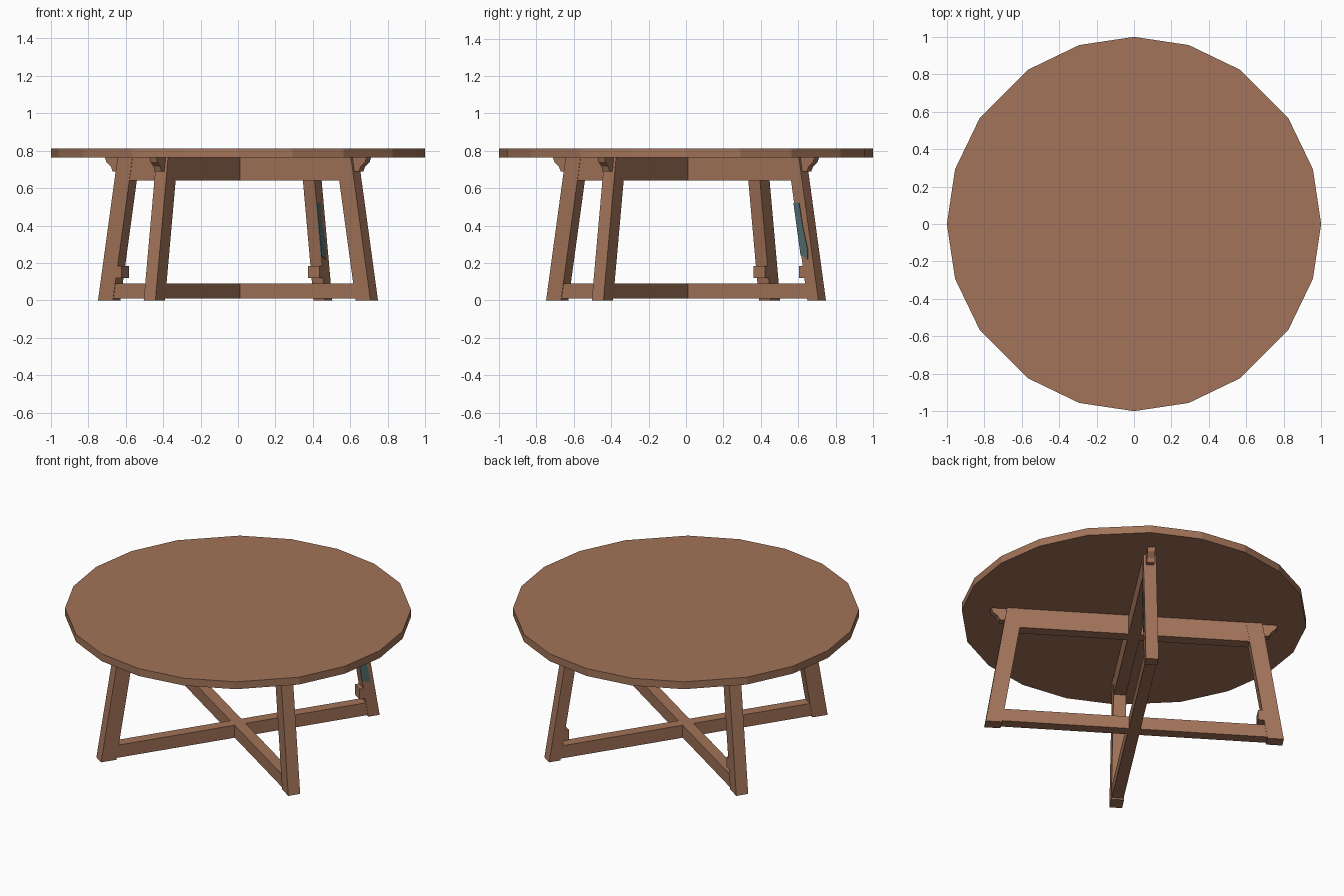
import bpy, bmesh, math
from mathutils import Vector

if "Cube" in bpy.data.objects:
    bpy.data.objects.remove(bpy.data.objects["Cube"])


def material(name, col):
    m = bpy.data.materials.new(name)
    m.diffuse_color = (*col, 1)
    m.use_nodes = True
    m.node_tree.nodes["Principled BSDF"].inputs["Base Color"].default_value = m.diffuse_color
    return m


wood = material("brown wood", (0.36, 0.172, 0.10))
teal = material("dark teal", (0.085, 0.15, 0.155))


def extrude_poly(name, pts, vec, mat):
    """Extrude a closed planar outline along vec into a solid."""
    bm = bmesh.new()
    face = bm.faces.new([bm.verts.new(p) for p in pts])
    res = bmesh.ops.extrude_face_region(bm, geom=[face])
    moved = [g for g in res["geom"] if isinstance(g, bmesh.types.BMVert)]
    bmesh.ops.translate(bm, verts=moved, vec=vec)
    bmesh.ops.recalc_face_normals(bm, faces=bm.faces[:])
    me = bpy.data.meshes.new(name)
    bm.to_mesh(me)
    bm.free()
    me.materials.append(mat)
    ob = bpy.data.objects.new(name, me)
    bpy.context.collection.objects.link(ob)
    return ob


def board(name, angle, outline, lo, hi, mat=wood):
    """Solid from an (along, z) outline in the upright plane at angle."""
    u = Vector((math.cos(angle), math.sin(angle), 0))
    n = Vector((math.sin(angle), -math.cos(angle), 0))
    pts = [u * s + n * lo + Vector((0, 0, z)) for s, z in outline]
    return extrude_poly(name, pts, n * (hi - lo), mat)


# Round top with twenty sides
quarter = [0, 17, 34.4, 55.6, 73]
angles = [math.radians(q * 90 + a) for q in range(4) for a in quarter]
extrude_poly("table_top", [(math.cos(a), math.sin(a), 0.765) for a in angles],
             Vector((0, 0, 0.047)), wood)

FOOT, HEAD, TOP = 0.868, 0.743, 0.768   # outer leg reach at floor and top
W = 0.037                               # half thickness of the legs


def outer(z):
    return FOOT + (HEAD - FOOT) * z / TOP


PHI = math.radians(33)
frames = {"first": -PHI, "second": math.pi / 2 - PHI}
for fname, ang in frames.items():
    for side, a in (("near", ang), ("far", ang + math.pi)):
        back = math.sin(a) > 0
        d = 0.07 if (back and fname == "second") else 0.095
        # Splayed leg
        board(f"{fname}_{side}_leg", a,
              [(outer(0), 0), (outer(TOP), TOP),
               (outer(TOP) - d, TOP), (outer(0) - d, 0)], -W, W)
        # Corbel outside the leg head
        board(f"{fname}_{side}_bracket", a,
              [(0.70, TOP), (0.835, TOP), (0.825, 0.74), (0.795, 0.715),
               (0.785, 0.69), (0.70, 0.69)], -0.022, 0.022)
        # Small block on the inside of the back legs
        if back:
            s = outer(0.15) - d
            board(f"{fname}_{side}_block", a,
                  [(s - 0.03, 0.12), (s + 0.01, 0.12),
                   (s + 0.01, 0.185), (s - 0.03, 0.185)], -W, W)
    # Apron under the top and stretcher near the floor
    for part, s, z0, z1, w in (("apron", 0.70, 0.64, TOP, 0.035),
                               ("stretcher", 0.80, 0.01, 0.09, 0.034)):
        board(f"{fname}_{part}", ang,
              [(-s, z0), (s, z0), (s, z1), (-s, z1)], -w, w)

# Teal patch on the right side of the back right leg
d = 0.072
board("teal_patch", frames["second"],
      [(outer(0.24) - d, 0.24), (outer(0.22) - 0.03, 0.22),
       (outer(0.27) - 0.022, 0.27), (outer(0.40) - 0.034, 0.40),
       (outer(0.52) - 0.036, 0.52), (outer(0.52) - d, 0.52)],
      W - 0.002, W + 0.004, teal)
